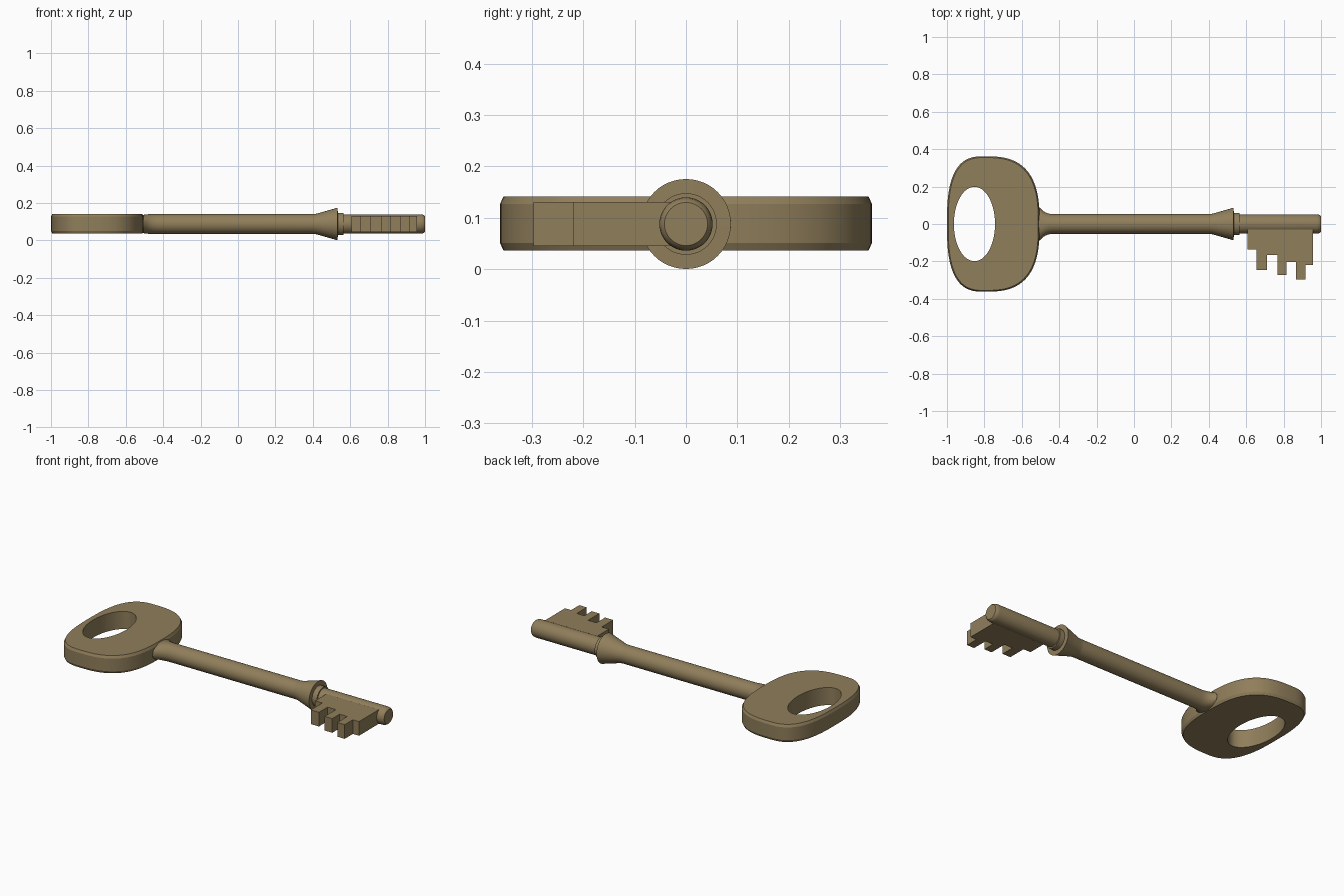
import bpy, bmesh, math

if "Cube" in bpy.data.objects:
    bpy.data.objects.remove(bpy.data.objects["Cube"])

AXIS_Z = 0.088   # height of the shaft axis

brass = bpy.data.materials.new("aged brass")
brass.diffuse_color = (0.28, 0.21, 0.105, 1)
brass.use_nodes = True
brass.node_tree.nodes["Principled BSDF"].inputs["Base Color"].default_value = brass.diffuse_color


def finish(name, bm, angle=30):
    bmesh.ops.recalc_face_normals(bm, faces=bm.faces[:])
    me = bpy.data.meshes.new(name)
    bm.to_mesh(me)
    bm.free()
    ob = bpy.data.objects.new(name, me)
    bpy.context.collection.objects.link(ob)
    me.materials.append(brass)
    bpy.ops.object.select_all(action='DESELECT')
    bpy.context.view_layer.objects.active = ob
    ob.select_set(True)
    bpy.ops.object.shade_smooth_by_angle(angle=math.radians(angle))
    return ob


def bridge(bm, a, b):
    n = len(a)
    for i in range(n):
        j = (i + 1) % n
        bm.faces.new((a[i], a[j], b[j], b[i]))


def turned(name, rings, n=48):
    """Lathe-like part along x; each ring is (x, y radius, z radius)."""
    bm = bmesh.new()
    loops = []
    for x, ry, rz in rings:
        loops.append([bm.verts.new((x, ry * math.cos(2 * math.pi * i / n),
                                    AXIS_Z + rz * math.sin(2 * math.pi * i / n)))
                      for i in range(n)])
    for a, b in zip(loops, loops[1:]):
        bridge(bm, a, b)
    bm.faces.new(loops[0])
    bm.faces.new(loops[-1])
    return finish(name, bm)


# Bow (handle): rounded plate with chamfered rim and oval hole
N = 96


def spow(v, p):
    return math.copysign(abs(v) ** p, v)


def outer(inset):
    pts = []
    for i in range(N):
        t = 2 * math.pi * i / N
        c, s = math.cos(t), math.sin(t)
        half = 0.295 if c > 0 else 0.2      # blunter towards the finger side
        pts.append((-0.8 + (half - inset) * spow(c, 2 / 2.8),
                    (0.362 - inset) * spow(s, 2 / 2.8)))
    return pts


hole = [(-0.853 + 0.11 * math.cos(2 * math.pi * i / N),
         0.199 * math.sin(2 * math.pi * i / N)) for i in range(N)]
bm = bmesh.new()
layers = [(hole, 0.036), (outer(0.007), 0.036), (outer(0), 0.051),
          (outer(0), 0.127), (outer(0.007), 0.142), (hole, 0.142)]
loops = [[bm.verts.new((x, y, z)) for x, y in pts] for pts, z in layers]
for k in range(len(loops)):
    bridge(bm, loops[k], loops[(k + 1) % len(loops)])
finish("bow", bm, 22)

# Shaft with a sideways flare where it meets the bow
turned("shaft", [(-0.54, 0.09, 0.048), (-0.505, 0.088, 0.049), (-0.49, 0.073, 0.051),
                 (-0.475, 0.063, 0.053), (-0.455, 0.055, 0.053), (-0.43, 0.053, 0.053),
                 (0.42, 0.053, 0.053)])

# Conical collar and the small ring behind it
turned("collar", [(x, r, r) for x, r in ((0.40, 0.053), (0.42, 0.055), (0.533, 0.0875),
                                         (0.5335, 0.06), (0.565, 0.06))])

# Tip of the shaft with rounded end
turned("tip", [(x, r, r) for x, r in ((0.55, 0.052), (0.975, 0.052), (0.988, 0.050),
                                      (0.996, 0.046), (1.0, 0.042))])

# Bit: stepped blade with three teeth
steps = [(0.608, 0.656, -0.137), (0.656, 0.710, -0.247), (0.710, 0.766, -0.165),
         (0.766, 0.816, -0.272), (0.816, 0.867, -0.202), (0.867, 0.916, -0.297),
         (0.916, 0.957, -0.220)]
profile = [(0.608, -0.01)]
for x0, x1, y in steps:
    profile += [(x0, y), (x1, y)]
profile.append((0.957, -0.01))
bm = bmesh.new()
face = bm.faces.new([bm.verts.new((x, y, AXIS_Z - 0.0425)) for x, y in profile])
ext = bmesh.ops.extrude_face_region(bm, geom=[face], use_keep_orig=True)
bmesh.ops.translate(bm, vec=(0, 0, 0.085),
                    verts=[v for v in ext["geom"] if isinstance(v, bmesh.types.BMVert)])
finish("bit", bm)
